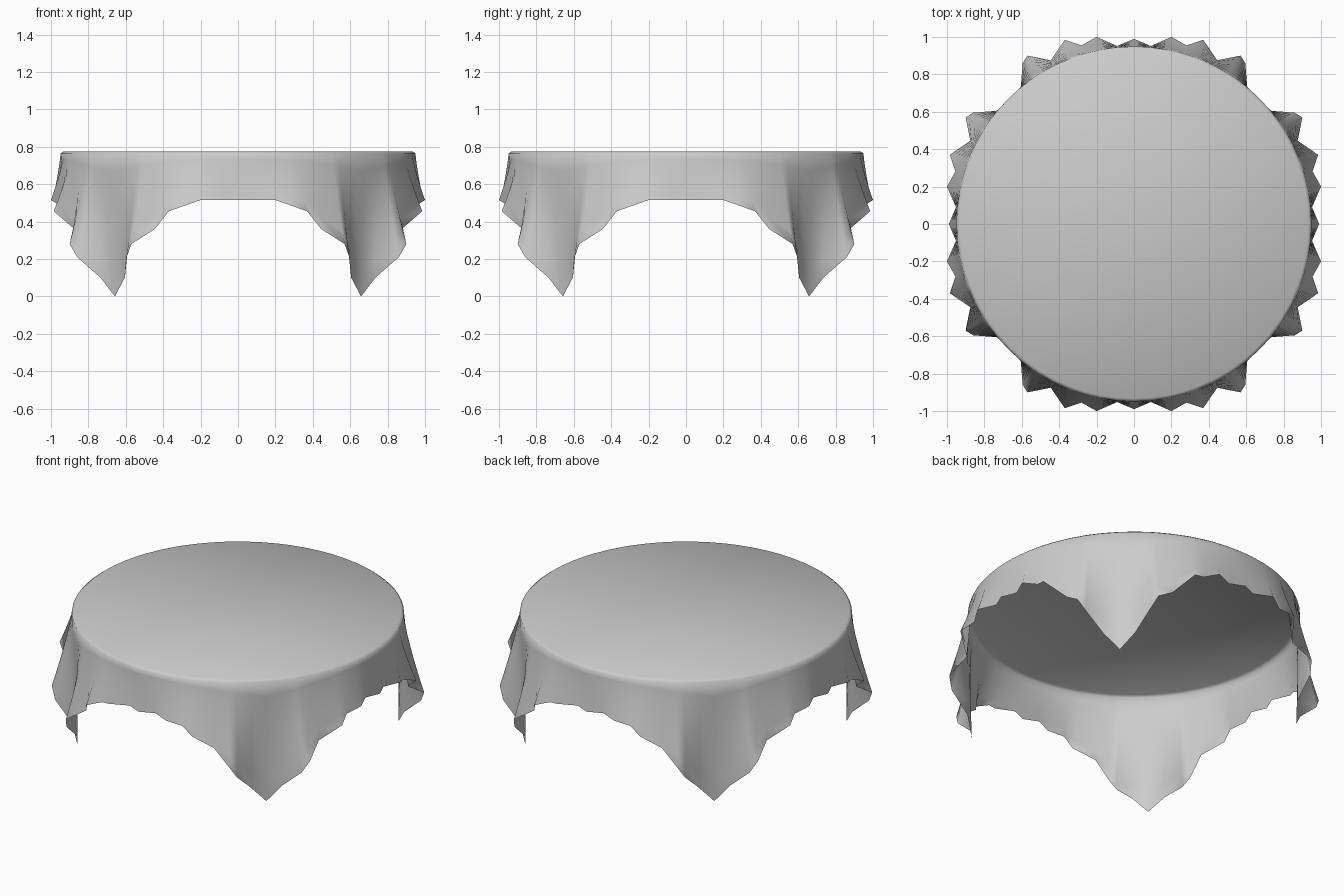
import bpy, bmesh, math
from mathutils import Vector

cube = bpy.data.objects.get("Cube")
if cube:
    bpy.data.objects.remove(cube)

TOP, RADIUS = 0.775, 0.945

cloth_mat = bpy.data.materials.new("cloth grey")
cloth_mat.use_nodes = True
grey = (0.6, 0.6, 0.6, 1)
cloth_mat.diffuse_color = grey
cloth_mat.node_tree.nodes["Principled BSDF"].inputs["Base Color"].default_value = grey

# Hem of one eighth of the cloth, from mid side to hanging corner
EIGHTH = [Vector(p) for p in (
    (0.99, 0, 0.515), (0.952, 0.09, 0.515), (1.0, 0.2, 0.515),
    (0.955, 0.28, 0.487), (0.985, 0.37, 0.455), (0.875, 0.445, 0.36),
    (0.9, 0.57, 0.28), (0.86, 0.595, 0.21), (0.735, 0.605, 0.1),
    (0.658, 0.658, 0))]


def full_hem():
    """Mirror the eighth over the diagonal, then turn it round four times."""
    quarter = EIGHTH + [Vector((p.y, p.x, p.z)) for p in EIGHTH[-2:0:-1]]
    hem = []
    for turn in range(4):
        for p in quarter:
            x, y = p.x, p.y
            for _ in range(turn):
                x, y = -y, x
            hem.append(Vector((x, y, p.z)))
    return hem


def drape(hem, t):
    """Ring of the skirt at fraction t from the rim to the hem."""
    ring = []
    for p in hem:
        a = math.atan2(p.y, p.x)
        reach = math.hypot(p.x, p.y)
        r = RADIUS + 0.004 + (reach - RADIUS - 0.004) * t ** 1.25
        z = TOP - 0.012 + (p.z - TOP + 0.012) * t
        ring.append(Vector((r * math.cos(a), r * math.sin(a), z)))
    return ring


def disc_ring(hem, r):
    return [Vector((p.x, p.y, 0)).normalized() * r + Vector((0, 0, TOP)) for p in hem]


# Tablecloth: flat round top, tight rounded rim and pleated skirt
hem = full_hem()
rings = [disc_ring(hem, RADIUS - 0.012)]
rings += [drape(hem, t) for t in (0, 0.12, 0.25, 0.4, 0.55, 0.7, 0.85, 1)]

bm = bmesh.new()
loops = [[bm.verts.new(p) for p in ring] for ring in rings]
n = len(hem)
centre = bm.verts.new((0, 0, TOP))
for i in range(n):
    j = (i + 1) % n
    bm.faces.new((centre, loops[0][i], loops[0][j]))
    for upper, lower in zip(loops, loops[1:]):
        bm.faces.new((upper[i], lower[i], lower[j], upper[j]))
for f in bm.faces:
    f.smooth = True

mesh = bpy.data.meshes.new("tablecloth")
bm.to_mesh(mesh)
bm.free()
mesh.materials.append(cloth_mat)
tablecloth = bpy.data.objects.new("tablecloth", mesh)
bpy.context.collection.objects.link(tablecloth)
